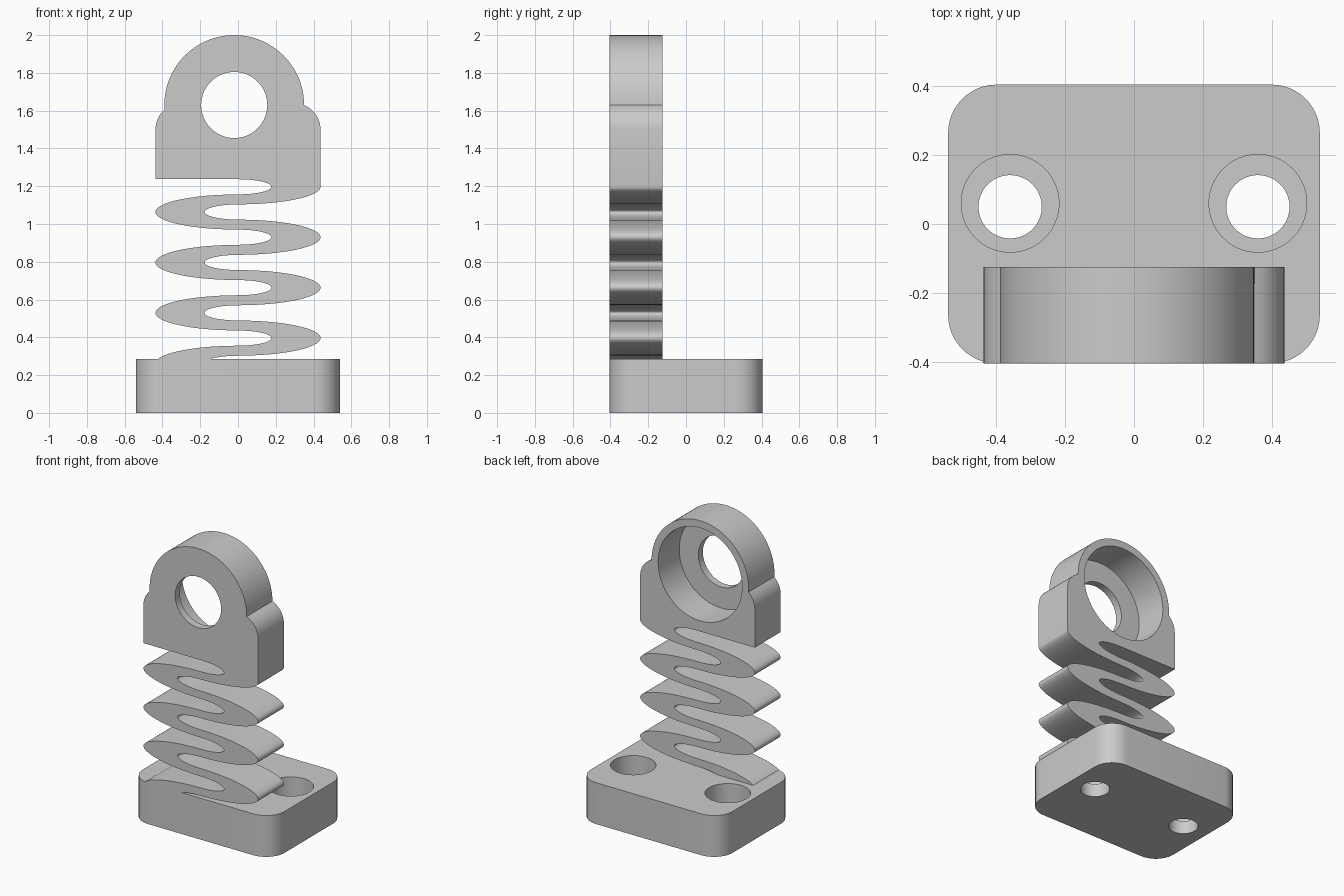
import bpy, bmesh
from math import sin, cos, radians
from mathutils import Matrix

cube = bpy.data.objects.get("Cube")
if cube:
    bpy.data.objects.remove(cube, do_unlink=True)

grey = bpy.data.materials.new("plain_grey")
grey.use_nodes = True
colour = (0.6, 0.6, 0.6, 1)
grey.diffuse_color = colour
grey.node_tree.nodes["Principled BSDF"].inputs["Base Color"].default_value = colour


def arc(cx, cy, a, b, start, end, steps=24):
    """Points along an elliptical arc, angles in degrees."""
    angles = [radians(start + (end - start) * i / steps) for i in range(steps + 1)]
    return [(cx + a * cos(t), cy + b * sin(t)) for t in angles]


def prism(name, points, depth, matrix=Matrix()):
    """Extrude a closed profile along its local z axis."""
    bm = bmesh.new()
    face = bm.faces.new([bm.verts.new((x, y, 0)) for x, y in points])
    top = bmesh.ops.extrude_face_region(bm, geom=[face])["geom"]
    bmesh.ops.translate(bm, vec=(0, 0, depth),
                        verts=[v for v in top if isinstance(v, bmesh.types.BMVert)])
    bmesh.ops.remove_doubles(bm, verts=bm.verts, dist=0.0008)
    bmesh.ops.transform(bm, matrix=matrix, verts=bm.verts)
    bmesh.ops.recalc_face_normals(bm, faces=bm.faces)
    mesh = bpy.data.meshes.new(name)
    bm.to_mesh(mesh)
    bm.free()
    mesh.materials.append(grey)
    obj = bpy.data.objects.new(name, mesh)
    bpy.context.collection.objects.link(obj)
    return obj


def cut(target, cutters):
    """Subtract round cutters, then smooth the curved walls."""
    bpy.context.view_layer.objects.active = target
    for cutter in cutters:
        mod = target.modifiers.new("hole", "BOOLEAN")
        mod.operation = "DIFFERENCE"
        mod.solver = "EXACT"
        mod.object = cutter
        bpy.ops.object.modifier_apply(modifier=mod.name)
        bpy.data.objects.remove(cutter, do_unlink=True)
    bpy.ops.object.select_all(action="DESELECT")
    target.select_set(True)
    bpy.ops.object.shade_smooth_by_angle(angle=radians(25))


def disc(x, y, r):
    return arc(x, y, r, r, 0, 360, 64)[:-1]


# Base block with rounded corners and two counterbored holes
BASE = 0.285
W, D, R = 0.54, 0.405, 0.14
outline = []
for i, (sx, sy) in enumerate([(1, 1), (-1, 1), (-1, -1), (1, -1)]):
    outline += arc(sx * (W - R), sy * (D - R), R, R, 90 * i, 90 * i + 90, 12)
base = prism("base_block", outline, BASE)
cutters = []
for x in (-0.36, 0.36):
    cutters.append(prism("bolt_hole", disc(x, 0.05, 0.092), 1, Matrix.Translation((0, 0, -0.5))))
    cutters.append(prism("bolt_recess", disc(x, 0.06, 0.142), 1, Matrix.Translation((0, 0, 0.09))))
cut(base, cutters)

# Serpentine spring and ring head share one profile
OUT = (0.437, 0.093)
INN = (0.177, 0.04)
PITCH = 0.267
right_z = [0.396 + PITCH * i for i in range(4)]
left_z = [z - PITCH / 2 for z in right_z]

# Left edge, going up
profile = arc(0, left_z[0], *OUT, 166, 90)
for i in range(4):
    profile += arc(0, right_z[i], *INN, -90, 90)
    if i < 3:
        profile += arc(0, left_z[i + 1], *OUT, 270, 90, 40)

# Head with rounded shoulders and a round top
CX, CZ, TOP = -0.02, 1.63, 0.37
profile += [(-OUT[0], right_z[3] + INN[1])]
profile += arc(-0.297, 1.5, 0.14, 0.14, 180, 131, 8)
profile += arc(CX, CZ, TOP, TOP, 183.7, 0, 48)
profile += arc(0.297, 1.5, 0.14, 0.14, 67.8, 0, 10)

# Right edge, going down
profile += arc(0, right_z[3], *OUT, 0, -90)
for i in (3, 2, 1):
    profile += arc(0, left_z[i], *INN, 90, 270)
    profile += arc(0, right_z[i - 1], *OUT, 90, -90, 40)
profile += arc(0, left_z[0], *INN, 90, 145.8, 10)


def upright(y):
    """Stand a profile up so that it extrudes towards the front from y."""
    return Matrix.Translation((0, y, 0)) @ Matrix.Rotation(radians(90), 4, "X")


BACK = -0.125
spring = prism("spring_and_ring_head", profile, BACK + D, upright(BACK))
cut(spring, [prism("through_hole", disc(CX, CZ, 0.175), 1, upright(0.2)),
             prism("rear_recess", disc(CX, CZ, 0.32), 0.555, upright(0.2))])
